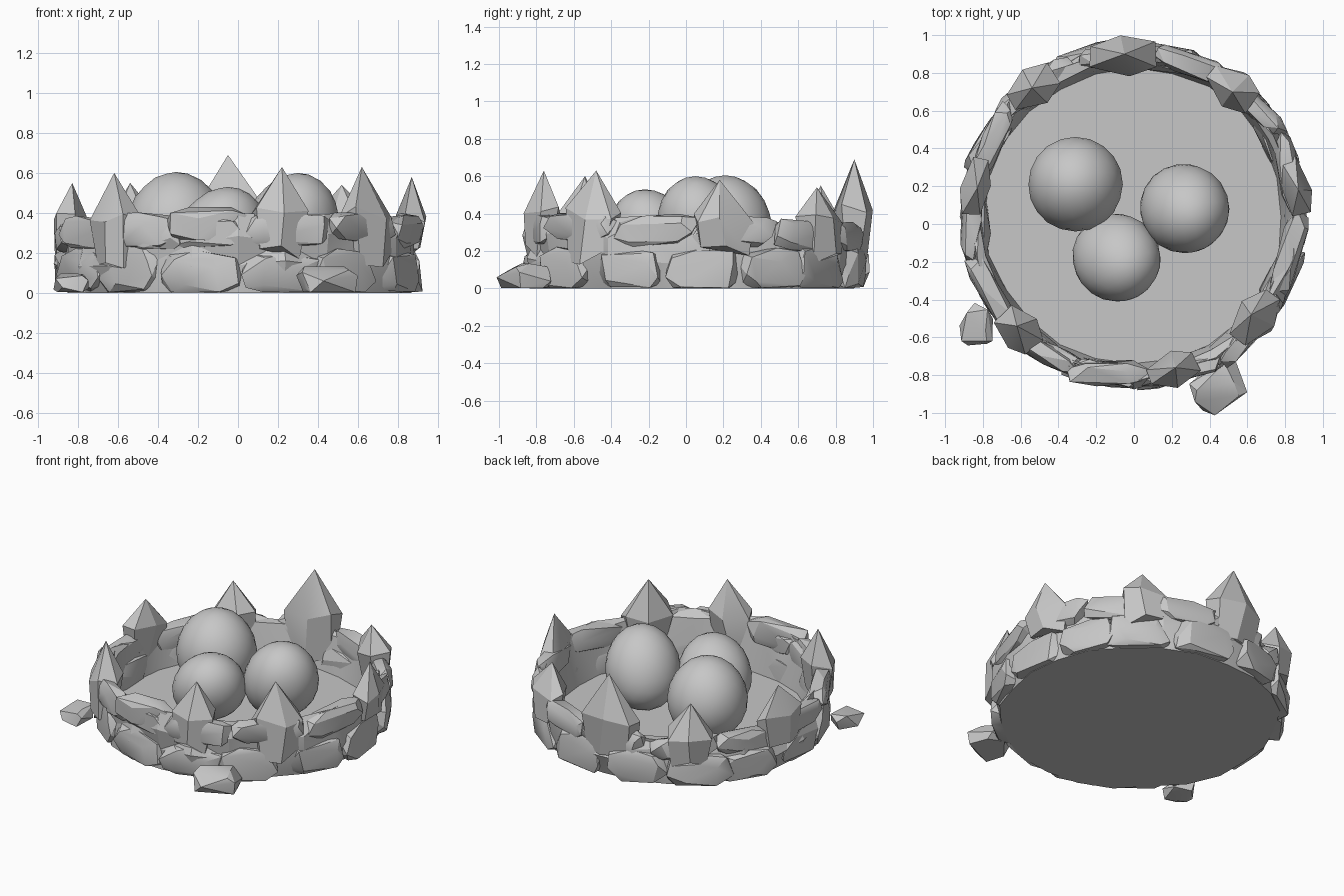
import bpy, bmesh, math, random
from mathutils import Vector, Matrix

random.seed(11)
if "Cube" in bpy.data.objects:
    bpy.data.objects.remove(bpy.data.objects["Cube"])

STONE = (0.57, 0.57, 0.57, 1)
stone = bpy.data.materials.new("stone grey")
stone.use_nodes = True
stone.diffuse_color = STONE
stone.node_tree.nodes["Principled BSDF"].inputs["Base Color"].default_value = STONE
MID = Vector((0, 0.04, 0))  # centre of the rock ring


def finish(bm, name, angle):
    bmesh.ops.recalc_face_normals(bm, faces=bm.faces)
    mesh = bpy.data.meshes.new(name)
    bm.to_mesh(mesh)
    bm.free()
    mesh.materials.append(stone)
    obj = bpy.data.objects.new(name, mesh)
    bpy.context.collection.objects.link(obj)
    bpy.ops.object.select_all(action='DESELECT')
    obj.select_set(True)
    bpy.context.view_layer.objects.active = obj
    bpy.ops.object.shade_smooth_by_angle(angle=math.radians(angle))
    return obj


def jitter(amount):
    return random.uniform(-amount, amount)


def wall_rise(a):
    """Extra wall height, greatest at the front right."""
    return 0.035 * (1 + math.cos(a + 1.1))


def rock(name, centre, half, turn, count=20):
    """Blocky chipped stone: convex hull of scattered points."""
    bm = bmesh.new()
    spin = Matrix.Rotation(turn, 3, 'Z') @ Matrix.Rotation(jitter(0.1), 3, 'X')
    for i in range(count):
        # evenly spread directions, pushed towards a box
        h = 1 - 2 * (i + 0.5) / count
        a = i * 2.4 + jitter(0.4)
        w = math.sqrt(1 - h * h)
        d = (w * math.cos(a), w * math.sin(a), h)
        p = Vector([math.copysign(abs(c) ** 0.6, c) * s * random.uniform(0.9, 1.08)
                    for c, s in zip(d, half)])
        p = spin @ p + Vector(centre)
        p.z = max(p.z, 0.003)
        bm.verts.new(p)
    hull = bmesh.ops.convex_hull(bm, input=bm.verts)
    loose = [v for v in hull["geom_interior"] if isinstance(v, bmesh.types.BMVert)]
    bmesh.ops.delete(bm, geom=loose, context='VERTS')
    bmesh.ops.dissolve_limit(bm, angle_limit=0.12, verts=bm.verts, edges=bm.edges)
    return finish(bm, name, 25)


def spike(name, tip, foot, low, wide, deep):
    """Pointed stone: narrower foot, wide shoulder, sharp tip."""
    tip, foot = Vector(tip), Vector(foot)
    out = (foot - MID.xy).normalized()
    side = Vector((-out.y, out.x))
    shoulder = low + (tip.z - low) * 0.5
    bm = bmesh.new()
    rings = []
    for z, size, lean in ((low, 0.8, 0), (shoulder, 1.0, 0.5)):
        mid = foot.lerp(tip.xy, lean)
        ring = []
        for k in range(6):
            a = (k + 0.5) * math.tau / 6 + jitter(0.2)
            p = mid + side * math.cos(a) * wide * size + out * math.sin(a) * deep * size
            ring.append(bm.verts.new((p.x, p.y, z + jitter(0.04))))
        rings.append(ring)
    top = bm.verts.new(tip)
    for k in range(6):
        n = (k + 1) % 6
        bm.faces.new((rings[0][k], rings[0][n], rings[1][n], rings[1][k]))
        bm.faces.new((rings[1][k], rings[1][n], top))
    bm.faces.new(rings[0][::-1])
    return finish(bm, name, 25)


# Nest bowl: flat base, craggy wall and flat floor, one revolved profile
SEGMENTS = 24
profile = ((0.87, 0.0, 0.02), (0.9, 0.12, 0.025), (0.895, 0.22, 0.025),
           (0.865, 0.31, 0.025), (0.825, 0.29, 0.015), (0.785, 0.06, 0.012))
bm = bmesh.new()
loops = []
for radius, z, rough in profile:
    loop = []
    for i in range(SEGMENTS):
        a = math.tau * i / SEGMENTS
        r = radius + jitter(rough)
        lift = jitter(rough) + wall_rise(a) * z / 0.3 if z > 0.1 else 0
        loop.append(bm.verts.new((r * math.cos(a), r * math.sin(a) + MID.y, z + lift)))
    loops.append(loop)
for lower, upper in zip(loops, loops[1:]):
    for i in range(SEGMENTS):
        n = (i + 1) % SEGMENTS
        bm.faces.new((lower[i], lower[n], upper[n], upper[i]))
bm.faces.new(loops[0])
bm.faces.new(loops[-1])
bmesh.ops.triangulate(bm, faces=[f for f in bm.faces if len(f.verts) == 4])
finish(bm, "nest_bowl", 20)

# Two courses of large overlapping rocks round the wall
for course, count, radius, z, half in (
        ("lower_rock", 14, 0.85, 0.1, (0.075, 0.22, 0.125)),
        ("upper_rock", 13, 0.855, 0.245, (0.06, 0.23, 0.085))):
    for i in range(count):
        a = math.tau * (i + (0.5 if z > 0.2 else 0)) / count + jitter(0.06)
        r = radius + jitter(0.015)
        size = [h * random.uniform(0.9, 1.1) for h in half]
        lift = wall_rise(a) if z > 0.2 else 0
        centre = (r * math.cos(a), r * math.sin(a) + MID.y, z + lift + jitter(0.015))
        rock(f"{course}_{i + 1}", centre, size, a + jitter(0.08))

# Taller slabs along the front
rock("front_slab", (-0.14, -0.79, 0.34), (0.22, 0.07, 0.095), 0.05)
rock("front_right_slab", (-0.4, -0.71, 0.29), (0.16, 0.06, 0.085), -0.45)

# Standing pointed stones: tip, foot, bottom height, half width, half depth
spikes = (
    ((0.22, -0.76, 0.63), (0.2, -0.78), 0.2, 0.15, 0.10),
    ((0.62, -0.48, 0.63), (0.66, -0.51), 0.16, 0.17, 0.11),
    ((-0.62, -0.54, 0.60), (-0.6, -0.58), 0.16, 0.15, 0.11),
    ((-0.83, 0.19, 0.55), (-0.85, 0.2), 0.18, 0.18, 0.08),
    ((0.87, 0.18, 0.58), (0.85, 0.2), 0.2, 0.18, 0.08),
    ((-0.54, 0.72, 0.55), (-0.52, 0.73), 0.17, 0.16, 0.11),
    ((0.52, 0.70, 0.54), (0.53, 0.73), 0.17, 0.16, 0.11),
    ((-0.05, 0.90, 0.69), (-0.05, 0.88), 0.13, 0.21, 0.11),
)
for i, spec in enumerate(spikes):
    spike(f"pointed_stone_{i + 1}", *spec)

# Loose rocks outside the ring
rock("loose_rock_small", (-0.84, -0.54, 0.045), (0.095, 0.115, 0.06), 0.1, 14)
rock("loose_rock_large", (0.45, -0.86, 0.05), (0.16, 0.125, 0.085), 0.6, 16)

# Three eggs resting on the floor: centre, radius, top, bottom, lean
for i, (x, y, r, top, low, lean) in enumerate((
        (-0.31, 0.21, 0.25, 0.605, 0.07, 0),
        (0.27, 0.08, 0.235, 0.60, 0.08, 0.03),
        (-0.09, -0.18, 0.23, 0.53, 0.06, 0.04))):
    bm = bmesh.new()
    bmesh.ops.create_icosphere(bm, subdivisions=3, radius=1)
    half = (top - low) / 2
    for v in bm.verts:
        d = v.co.copy()
        size = r * (1 - 0.06 * d.z) * (1 + jitter(0.006))
        v.co = Vector((x + d.x * size + d.z * lean, y + d.y * size - d.z * lean,
                       top - half + d.z * half))
    finish(bm, f"egg_{i + 1}", 40)
